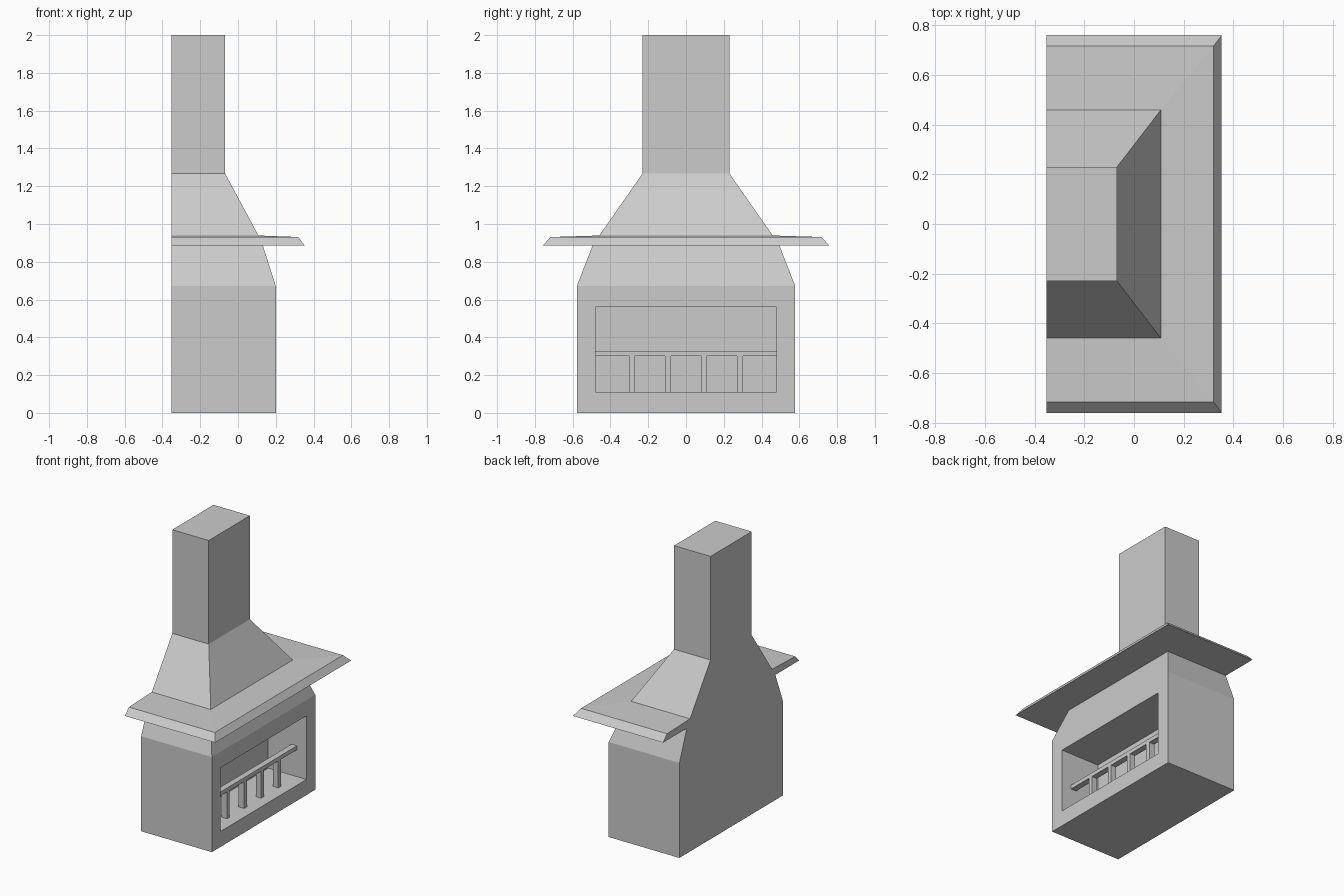
import bpy, bmesh

if "Cube" in bpy.data.objects:
    bpy.data.objects.remove(bpy.data.objects["Cube"])

BACK = -0.353  # flat rear plane shared by every part


def finish(bm, name):
    mesh = bpy.data.meshes.new(name)
    bm.to_mesh(mesh)
    bm.free()
    obj = bpy.data.objects.new(name, mesh)
    bpy.context.collection.objects.link(obj)
    return obj


def loft(rings, bottom=False, top=False):
    """Stack of rectangles (front x, half width y, z), all flush at the back."""
    bm = bmesh.new()
    loops = [[bm.verts.new(p) for p in ((BACK, -h, z), (x, -h, z), (x, h, z), (BACK, h, z))]
             for x, h, z in rings]
    fronts = []
    for a, b in zip(loops, loops[1:]):
        for i in range(4):
            j = (i + 1) % 4
            f = bm.faces.new((a[i], a[j], b[j], b[i]))
            if i == 1:
                fronts.append(f)
    if bottom:
        bm.faces.new(loops[0][::-1])
    if top:
        bm.faces.new(loops[-1])
    bm.normal_update()
    return bm, fronts


# Firebox body with tapered shoulders
neck = (0.132, 0.495, 0.885)
bm, fronts = loft([(0.20, 0.578, 0), (0.20, 0.578, 0.672), neck], bottom=True)

# Recessed fire opening in the front face
opening = fronts[0]
bmesh.ops.inset_individual(bm, faces=[opening], thickness=0.1)
for v in opening.verts:
    v.co.y = 0.48 if v.co.y > 0 else -0.48
    v.co.z = 0.56 if v.co.z > 0.33 else 0.11
recess = bmesh.ops.extrude_discrete_faces(bm, faces=[opening])["faces"][0]
bmesh.ops.translate(bm, verts=recess.verts, vec=(-0.30, 0, 0))
finish(bm, "firebox_body")

# Mantel shelf: underside, bevelled rim, gently sloping top
hood_foot = (0.108, 0.459, 0.939)
bm, _ = loft([neck, (0.353, 0.76, 0.885), (0.32, 0.716, 0.931), hood_foot])
finish(bm, "mantel_shelf")

# Hood and chimney
chimney_foot = (-0.068, 0.23, 1.267)
bm, _ = loft([hood_foot, chimney_foot])
finish(bm, "hood")
bm, _ = loft([chimney_foot, (-0.068, 0.23, 2.0)], top=True)
finish(bm, "chimney")


# Fire grate: rail between the walls on four posts
def bar(name, y, width, z0, z1):
    bm = bmesh.new()
    bmesh.ops.create_cube(bm, size=1)
    bmesh.ops.scale(bm, verts=bm.verts, vec=(0.042, width, z1 - z0))
    bmesh.ops.translate(bm, verts=bm.verts, vec=(0.104, y, (z0 + z1) / 2))
    return finish(bm, name)


bar("grate_rail", 0, 0.96, 0.30, 0.328)
for n in range(4):
    bar(f"grate_post_{n + 1}", -0.286 + n * 0.1907, 0.03, 0.11, 0.30)
